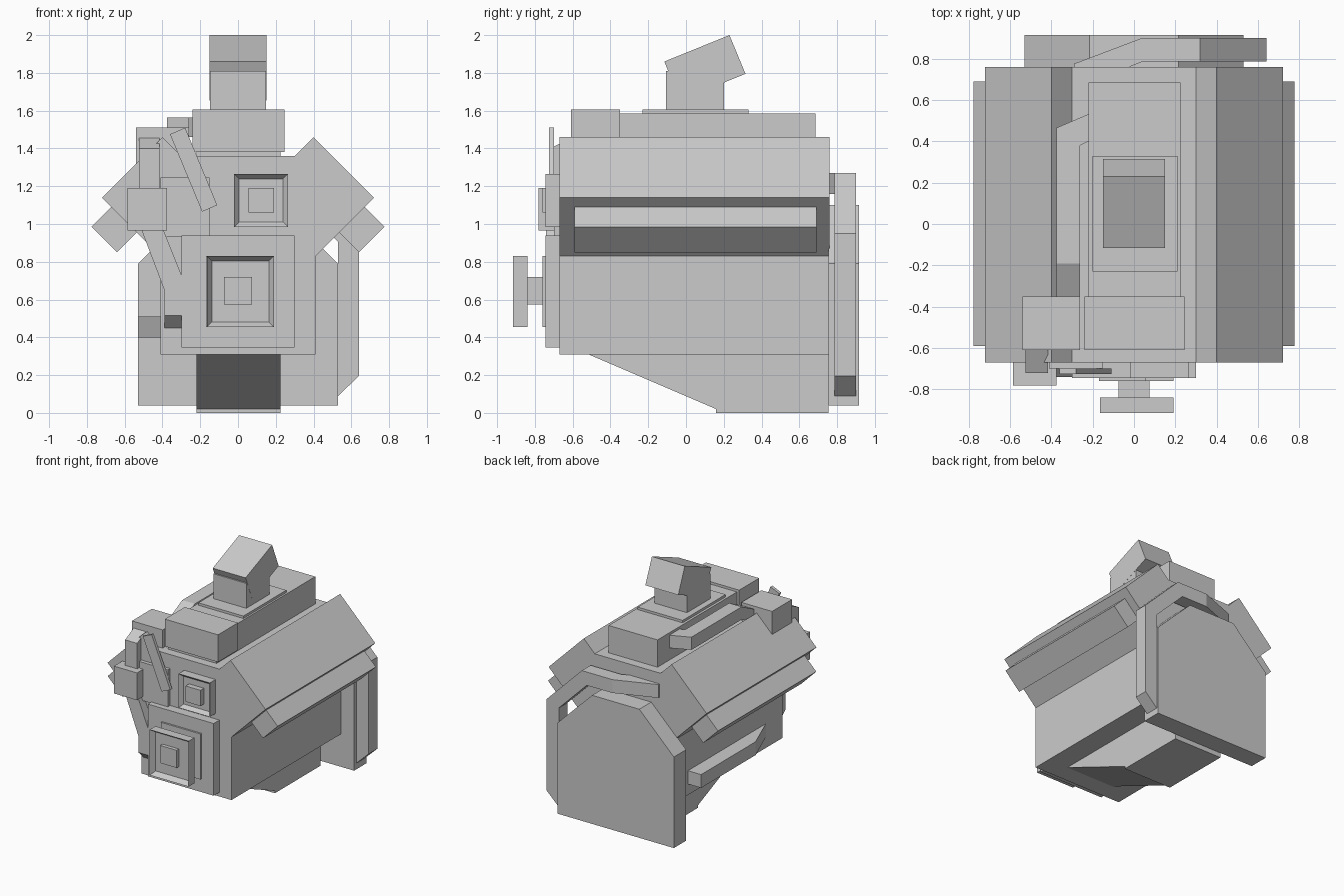
import bpy
import bmesh

old = bpy.data.objects.get("Cube")
if old:
    bpy.data.objects.remove(old, do_unlink=True)

grey = bpy.data.materials.new("plain grey")
grey.use_nodes = True
COLOUR = (0.6, 0.6, 0.6, 1)
grey.diffuse_color = COLOUR
grey.node_tree.nodes["Principled BSDF"].inputs["Base Color"].default_value = COLOUR


def finish(name, bm):
    bmesh.ops.recalc_face_normals(bm, faces=bm.faces)
    mesh = bpy.data.meshes.new(name)
    bm.to_mesh(mesh)
    bm.free()
    mesh.materials.append(grey)
    obj = bpy.data.objects.new(name, mesh)
    bpy.context.collection.objects.link(obj)
    return obj


def prism(name, outline, axis, start, end):
    """Extrude an outline (given in the other two axes) along an axis."""
    place = {"x": lambda p, d: (d, p[0], p[1]),
             "y": lambda p, d: (p[0], d, p[1]),
             "z": lambda p, d: (p[0], p[1], d)}[axis]
    bm = bmesh.new()
    near = [bm.verts.new(place(p, start)) for p in outline]
    far = [bm.verts.new(place(p, end)) for p in outline]
    bm.faces.new(near)
    bm.faces.new(far)
    for i in range(len(outline)):
        j = (i + 1) % len(outline)
        bm.faces.new((near[i], near[j], far[j], far[i]))
    return finish(name, bm)


def box(name, x, y, z):
    return prism(name, [(x[0], z[0]), (x[1], z[0]), (x[1], z[1]), (x[0], z[1])],
                 "y", y[0], y[1])


def recessed_box(name, x, y, z, rim, depth):
    """Box whose front face is inset and pushed back."""
    obj = box(name, x, y, z)
    bm = bmesh.new()
    bm.from_mesh(obj.data)
    front = min(bm.faces, key=lambda f: f.calc_center_median().y)
    bmesh.ops.inset_individual(bm, faces=[front], thickness=rim)
    bmesh.ops.translate(bm, verts=front.verts, vec=(0, depth, 0))
    bm.to_mesh(obj.data)
    bm.free()
    return obj


# Main body with sloping shoulders
half = [(0.41, 0.31), (0.41, 0.83), (0.72, 1.14), (0.40, 1.46), (0.30, 1.36)]
prism("body", half + [(-x, z) for x, z in reversed(half)], "y", -0.67, 0.76)

# Slanted lower rails under the shoulders
for side, name in ((1, "left_rail"), (-1, "right_rail")):
    rail = [(0.66, 1.10), (0.775, 0.985), (0.64, 0.85), (0.525, 0.965)]
    prism(name, [(side * x, z) for x, z in rail], "y", -0.59, 0.69)

# Sloping keel
prism("keel", [(-0.54, 0.32), (0.16, 0.02), (0.16, 0), (0.755, 0), (0.755, 0.32)],
      "x", -0.22, 0.225)

# Top deck
box("top_deck", (-0.22, 0.225), (-0.60, 0.685), (1.33, 1.585))
box("front_deck_block", (-0.24, 0.245), (-0.61, -0.35), (1.38, 1.605))
box("chimney_plate", (-0.20, 0.21), (-0.23, 0.33), (1.57, 1.605))

# Chimney with tilted cap
box("chimney", (-0.149, 0.149), (-0.105, 0.20), (1.58, 1.81))
prism("chimney_cap", [(-0.115, 1.86), (0.23, 2.0), (0.315, 1.795), (-0.03, 1.655)],
      "x", -0.15, 0.15)

# Rear panel
prism("rear_panel", [(-0.53, 0.04), (0.53, 0.04), (0.53, 0.79), (0.215, 1.10),
                     (-0.215, 1.10), (-0.53, 0.79)], "y", 0.755, 0.915)

# Bent pipe around the rear panel
prism("rear_pipe", [(0.53, 0.09), (0.64, 0.195), (0.64, 0.95), (0.32, 1.27),
                    (0.04, 1.27), (0.04, 1.16), (0.275, 1.16), (0.53, 0.905)],
      "y", 0.785, 0.90)
prism("rear_pipe_end", [(0.04, 0.785), (0.04, 0.90), (-0.29, 0.775),
                        (-0.29, 0.74), (-0.07, 0.74)], "z", 1.16, 1.27)

# Ledge on the right side
prism("side_ledge", [(-0.40, 0.56), (-0.53, 0.56), (-0.53, -0.15), (-0.40, -0.48)],
      "z", 0.40, 0.51)

# Shoulder box and the pipe running back from it
box("shoulder_box", (-0.54, -0.26), (-0.61, -0.35), (1.28, 1.51))
prism("shoulder_pipe_front", [(-0.36, 1.37), (-0.36, 1.48), (-0.19, 1.565), (-0.19, 1.46)],
      "x", -0.375, -0.26)
prism("shoulder_pipe", [(-0.375, -0.19), (-0.26, -0.19), (-0.26, 0.38), (-0.20, 0.41),
                        (-0.20, 0.54), (-0.375, 0.465)], "z", 1.46, 1.565)

# Pump box with its upper and lower pipes
box("pump_box", (-0.585, -0.375), (-0.78, -0.66), (0.965, 1.19))
prism("pump_post", [(-0.72, 1.15), (-0.72, 1.40), (-0.60, 1.46), (-0.60, 1.34),
                    (-0.63, 1.32), (-0.63, 1.15)], "x", -0.525, -0.415)
prism("lower_pipe", [(-0.515, 0.98), (-0.39, 0.65), (-0.39, 0.515), (-0.295, 0.515),
                     (-0.295, 0.72), (-0.40, 0.98)], "y", -0.74, -0.64)
prism("lower_pipe_end", [(-0.74, 0.515), (-0.64, 0.42), (-0.64, 0.515)],
      "x", -0.39, -0.295)

# Front plate and lever
box("upper_plate", (-0.41, -0.15), (-0.70, -0.66), (0.93, 1.245))
prism("lever", [(-0.28, 1.51), (-0.36, 1.475), (-0.19, 1.065), (-0.11, 1.10)],
      "y", -0.725, -0.70)

# Door with square wheel
box("door", (-0.30, 0.30), (-0.745, -0.66), (0.345, 0.94))
box("wheel_plate", (-0.17, 0.19), (-0.76, -0.74), (0.455, 0.83))
box("wheel_stem", (-0.075, 0.075), (-0.905, -0.75), (0.575, 0.72))
recessed_box("wheel", (-0.165, 0.19), (-0.915, -0.84), (0.455, 0.83), 0.038, 0.04)

# Small square gauge
recessed_box("gauge", (-0.02, 0.265), (-0.745, -0.66), (0.985, 1.265), 0.036, 0.03)
box("gauge_button", (0.055, 0.19), (-0.76, -0.70), (1.06, 1.19))
